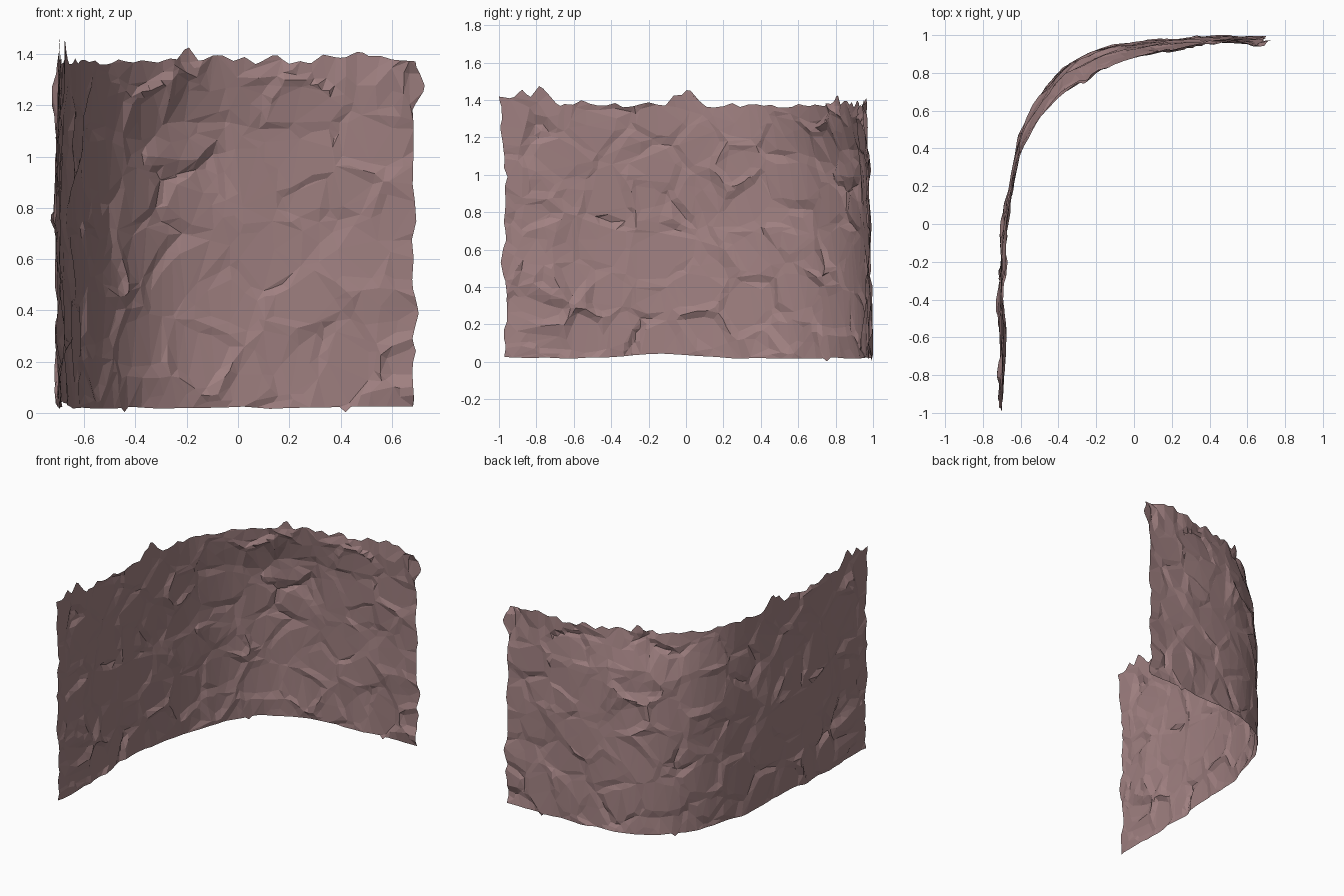
import bpy, bmesh, math, random
from mathutils import Vector, noise

if "Cube" in bpy.data.objects:
    bpy.data.objects.remove(bpy.data.objects["Cube"])

random.seed(7)
COLS, ROWS, HEIGHT = 130, 56, 1.375

# Plan of the wall: long left arm, rounded corner, back arm
PLAN = [(-.70, -.965), (-.70, -.7), (-.697, -.4), (-.685, -.1), (-.655, .17), (-.605, .4),
        (-.515, .61), (-.375, .775), (-.19, .89), (.05, .945), (.35, .975), (.69, .988)]
# Broken-edge peaks: top (x, y, rise, half width), ends (z, reach, half width)
TOP_PEAKS = [(-.7, -.78, .105, .11), (-.7, -.88, .08, .12), (-.7, -.98, .055, .2),
             (-.68, 0, .085, .11), (-.69, -.55, .03, .12), (-.23, .87, .07, .05),
             (-.08, .92, .015, .1), (.13, .95, .02, .06), (.33, .97, .02, .07), (.49, .98, .03, .12)]
LEFT_PEAKS = [(1.4, .035, .3), (1.25, .035, .1), (.54, .038, .11), (.03, .01, .06)]
RIGHT_PEAKS = [(1.27, .035, .08), (.39, .028, .1), (.24, .01, .04), (.05, .006, .06)]


def tent(d, w):
    return max(0.0, 1 - abs(d) / w)


def smooth(a, b, x):
    t = min(1, max(0, (x - a) / (b - a)))
    return t * t * (3 - 2 * t)


def jag(n, step, lo, hi):
    """Random zigzag with straight runs of the given number of steps."""
    k = [random.uniform(lo, hi) for _ in range(n // step + 2)]
    return [k[i // step] + (k[i // step + 1] - k[i // step]) * (i % step) / step for i in range(n + 1)]


def spline(points, per=24):
    p = [Vector(q) for q in points]
    p = [2 * p[0] - p[1]] + p + [2 * p[-1] - p[-2]]
    out = []
    for i in range(1, len(p) - 2):
        a, b, c, d = p[i - 1:i + 3]
        for k in range(per):
            t = k / per
            out.append(.5 * (2 * b + (c - a) * t + (2 * a - 5 * b + 4 * c - d) * t * t
                             + (3 * b - a - 3 * c + d) * t ** 3))
    return out + [p[-2]]


def even(points, n):
    dist = [0]
    for a, b in zip(points, points[1:]):
        dist.append(dist[-1] + (b - a).length)
    out, j = [], 0
    for i in range(n + 1):
        s = dist[-1] * i / n
        while j < len(points) - 2 and dist[j + 1] < s:
            j += 1
        out.append(points[j].lerp(points[j + 1], (s - dist[j]) / (dist[j + 1] - dist[j])))
    return out, dist[-1]


def relief(s, z):
    """Flat, slightly tilted stones stepping against each other, with ridges between some."""
    w = noise.noise_vector(Vector((s * 3, z * 3, 5))) * .05
    q = Vector((s * 4.2 + w.x * 4, z * 4.4 + w.y * 4, .5))
    dist, pts = noise.voronoi(q)
    c = pts[0]
    step = noise.noise(c * 7.3)
    tilt = (q.x - c.x) * noise.noise(c * 5.1 + Vector((9, 0, 0))) \
        + (q.y - c.y) * noise.noise(c * 5.1 + Vector((0, 9, 0)))
    gap = dist[1] - dist[0]
    ridge = (1 - smooth(.02, .25, gap)) * noise.noise(q * .9 + Vector((3, 3, 3)))
    return .010 * step + .014 * tilt + .030 * ridge + .012 * noise.noise(Vector((s * 2, z * 2, 1)))


# Rock wall sheet
path, length = even(spline(PLAN), COLS)
top_jag = jag(COLS, 2, -.018, .014)
foot_jag = jag(COLS, 5, -.006, .004)
end_jags = {0: jag(ROWS, 2, -.012, .01), COLS: jag(ROWS, 3, -.012, .008)}
bm = bmesh.new()
grid = []
for i, p in enumerate(path):
    tan = (path[min(i + 1, COLS)] - path[max(i - 1, 0)]).normalized()
    out = Vector((-tan.y, tan.x))
    s = length * i / COLS
    corner = math.exp(-((p - Vector((-.28, .83))).length / .42) ** 2)
    back = smooth(.3, .9, p.y)
    rise = top_jag[i] + max(h * tent((p - Vector((x, y))).length, w) for x, y, h, w in TOP_PEAKS)
    foot = .022 + .022 * math.exp(-((p.y + .1) / .2) ** 2) * (p.x < -.5) + foot_jag[i]
    if i in (78, 118):
        foot = .003
    col = []
    for j in range(ROWS + 1):
        t = j / ROWS
        z = foot + (HEIGHT - foot) * t + rise * smooth(.88, 1, t)
        # gentle belly, inward lean and overhang at the corner
        lean = .016 * math.sin(t * 2.6) - .022 * t * back - .012 * t + .004 * back
        lean += corner * (.032 - .03 * t - .05 * smooth(.75, 1, t))
        xy = p + out * (lean + relief(s, z))
        if i in end_jags:
            peaks = LEFT_PEAKS if i == 0 else RIGHT_PEAKS
            reach = max(r * tent(z - c, w) for c, r, w in peaks) + end_jags[i][j]
            xy += tan * reach * (-1 if i == 0 else 1)
        elif 0 < j < ROWS:
            xy += tan * random.uniform(-.003, .003)
        col.append(bm.verts.new((xy.x, min(xy.y, 1), max(0, z))))
    grid.append(col)
for a, b in zip(grid, grid[1:]):
    for j in range(ROWS):
        bm.faces.new((a[j], b[j], b[j + 1], a[j + 1]))

mesh = bpy.data.meshes.new("rock_wall")
bm.to_mesh(mesh)
bm.free()
wall = bpy.data.objects.new("rock_wall", mesh)
bpy.context.collection.objects.link(wall)

# Reduce to irregular low-poly facets
dec = wall.modifiers.new("facets", 'DECIMATE')
dec.ratio = .15

# Dusty mauve stone
mat = bpy.data.materials.new("stone")
mat.diffuse_color = (.355, .22, .222, 1)
mat.use_nodes = True
mat.node_tree.nodes["Principled BSDF"].inputs["Base Color"].default_value = mat.diffuse_color
mesh.materials.append(mat)
